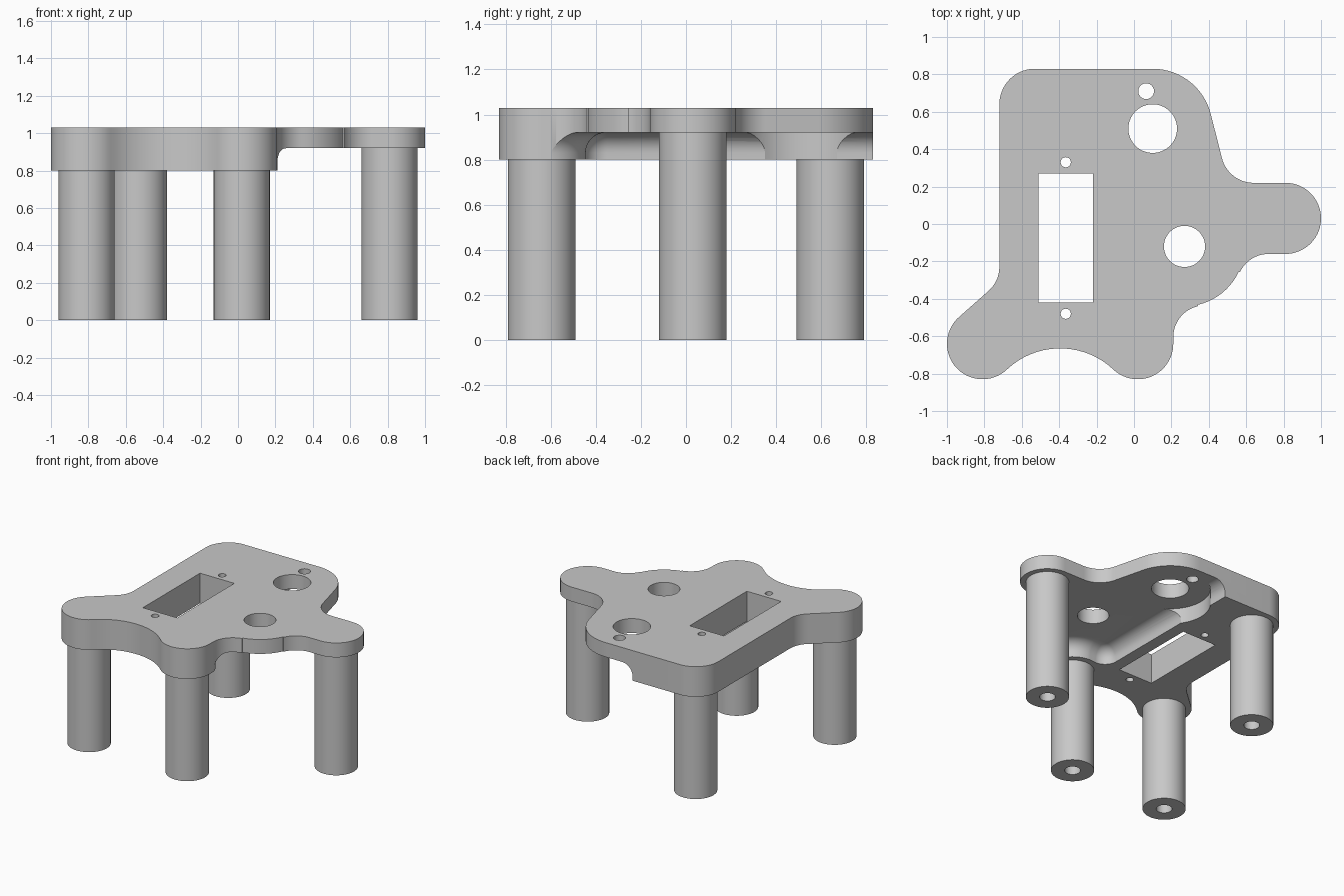
import bpy, bmesh, math
from mathutils import Vector

cube = bpy.data.objects.get("Cube")
if cube:
    bpy.data.objects.remove(cube, do_unlink=True)

grey = bpy.data.materials.new("light grey")
grey.use_nodes = True
COLOUR = (0.58, 0.58, 0.58, 1)
grey.diffuse_color = COLOUR
grey.node_tree.nodes["Principled BSDF"].inputs["Base Color"].default_value = COLOUR

TOP, CEILING, BOTTOM = 1.03, 0.92, 0.80
LOBE = 0.19


def arc(cx, cy, r, a0, a1):
    """Points along an arc, angles in degrees."""
    n = max(3, round(abs(a1 - a0) / 5))
    angles = [math.radians(a0 + (a1 - a0) * i / n) for i in range(n + 1)]
    return [(cx + r * math.cos(a), cy + r * math.sin(a)) for a in angles]


def circle(cx, cy, r):
    return arc(cx, cy, r, 0, 360)[:-1]


def loft(bm, layers):
    """Closed solid through (z, points) layers with equal point counts."""
    rings = [[bm.verts.new((x, y, z)) for x, y in pts] for z, pts in layers]
    n = len(rings[0])
    for low, high in zip(rings, rings[1:]):
        for i in range(n):
            j = (i + 1) % n
            bm.faces.new((low[i], low[j], high[j], high[i]))
    bm.faces.new(rings[0][::-1])
    bm.faces.new(rings[-1])


def finish(bm, name):
    bmesh.ops.recalc_face_normals(bm, faces=bm.faces[:])
    mesh = bpy.data.meshes.new(name)
    bm.to_mesh(mesh)
    bm.free()
    mesh.materials.append(grey)
    obj = bpy.data.objects.new(name, mesh)
    bpy.context.collection.objects.link(obj)
    return obj


def activate(obj):
    bpy.ops.object.select_all(action="DESELECT")
    obj.select_set(True)
    bpy.context.view_layer.objects.active = obj


def smooth(obj):
    activate(obj)
    bpy.ops.object.shade_smooth_by_angle(angle=math.radians(30))


def cut(obj, cutter):
    cutter.hide_render = True
    activate(obj)
    mod = obj.modifiers.new("cut", "BOOLEAN")
    mod.operation = "DIFFERENCE"
    mod.solver = "EXACT"
    mod.object = cutter
    bpy.ops.object.modifier_apply(modifier=mod.name)
    bpy.data.objects.remove(cutter, do_unlink=True)


# Plate outline: tangent arcs joined by straight runs
outline = []
for segment in (
    (-0.53, 0.64, LOBE, 90, 180),
    (-0.89, -0.23, 0.17, 0, -49),
    (-0.81, -0.64, LOBE, 131, 313.3),
    (-0.395, -1.08, 0.415, 133.3, 46.7),
    (0.02, -0.64, LOBE, 226.7, 360),
    (0.38, -0.605, 0.17, 180, 102.8),
    (0.27, -0.12, 0.32, 282.8, 335),
    (0.72, -0.33, 0.17, 155, 90),
    (0.81, 0.03, LOBE, -90, 90),
    (0.64, 0.395, 0.175, 270, 194),
    (0.10, 0.51, 0.32, 14, 90),
):
    outline += arc(*segment)
bm = bmesh.new()
loft(bm, [(BOTTOM, outline), (TOP, outline)])
plate = finish(bm, "plate")

# Underside pocket: wall line with a rounded step up to the thin part
FILLET = 0.09


def pocket_ring(d):
    pts = [(-0.13 + d, 1.1)]
    pts += arc(-0.03, -0.35, 0.10 - d, 180, 270)
    pts += arc(0.02, -0.64, 0.195 + d, 88, 0)
    return pts + [(1.3, -0.64), (1.3, 1.1)]


layers = [(0.7, pocket_ring(0))]
for i in range(9):
    a = math.radians(90 * i / 8)
    layers.append((CEILING - FILLET * (1 - math.sin(a)),
                   pocket_ring(FILLET * (1 - math.cos(a)))))
bm = bmesh.new()
loft(bm, layers)
cut(plate, finish(bm, "pocket_cutter"))

# Round clearance around the large hole
bm = bmesh.new()
ring = circle(0.10, 0.51, 0.28)
loft(bm, [(0.7, ring), (CEILING, ring)])
cut(plate, finish(bm, "clearance_cutter"))

# Round holes and rectangular slot through the plate
bm = bmesh.new()
openings = [circle(*h) for h in (
    (0.065, 0.71, 0.042), (0.10, 0.51, 0.13), (0.27, -0.12, 0.11),
    (-0.365, 0.33, 0.027), (-0.365, -0.48, 0.027))]
openings.append([(-0.51, -0.42), (-0.22, -0.42), (-0.22, 0.27), (-0.51, 0.27)])
for ring in openings:
    loft(bm, [(0.6, ring), (1.2, ring)])
cut(plate, finish(bm, "hole_cutter"))
smooth(plate)


# Round legs with a blind screw hole in the foot
def leg(name, x, y, top):
    bm = bmesh.new()
    profile = [(0, 0.45), (0.055, 0.45), (0.055, 0), (0.15, 0), (0.15, top), (0, top)]
    verts = [bm.verts.new((r, 0, z)) for r, z in profile]
    edges = [bm.edges.new(pair) for pair in zip(verts, verts[1:])]
    bmesh.ops.spin(bm, geom=verts + edges, cent=(0, 0, 0), axis=(0, 0, 1),
                   angle=math.tau, steps=64)
    bmesh.ops.remove_doubles(bm, verts=bm.verts[:], dist=0.0005)
    obj = finish(bm, name)
    obj.location = Vector((x, y, 0))
    smooth(obj)


leg("front_right_leg", -0.81, -0.64, BOTTOM)
leg("front_middle_leg", 0.02, -0.64, BOTTOM)
leg("left_leg", 0.81, 0.03, CEILING)
leg("back_right_leg", -0.53, 0.64, BOTTOM)
